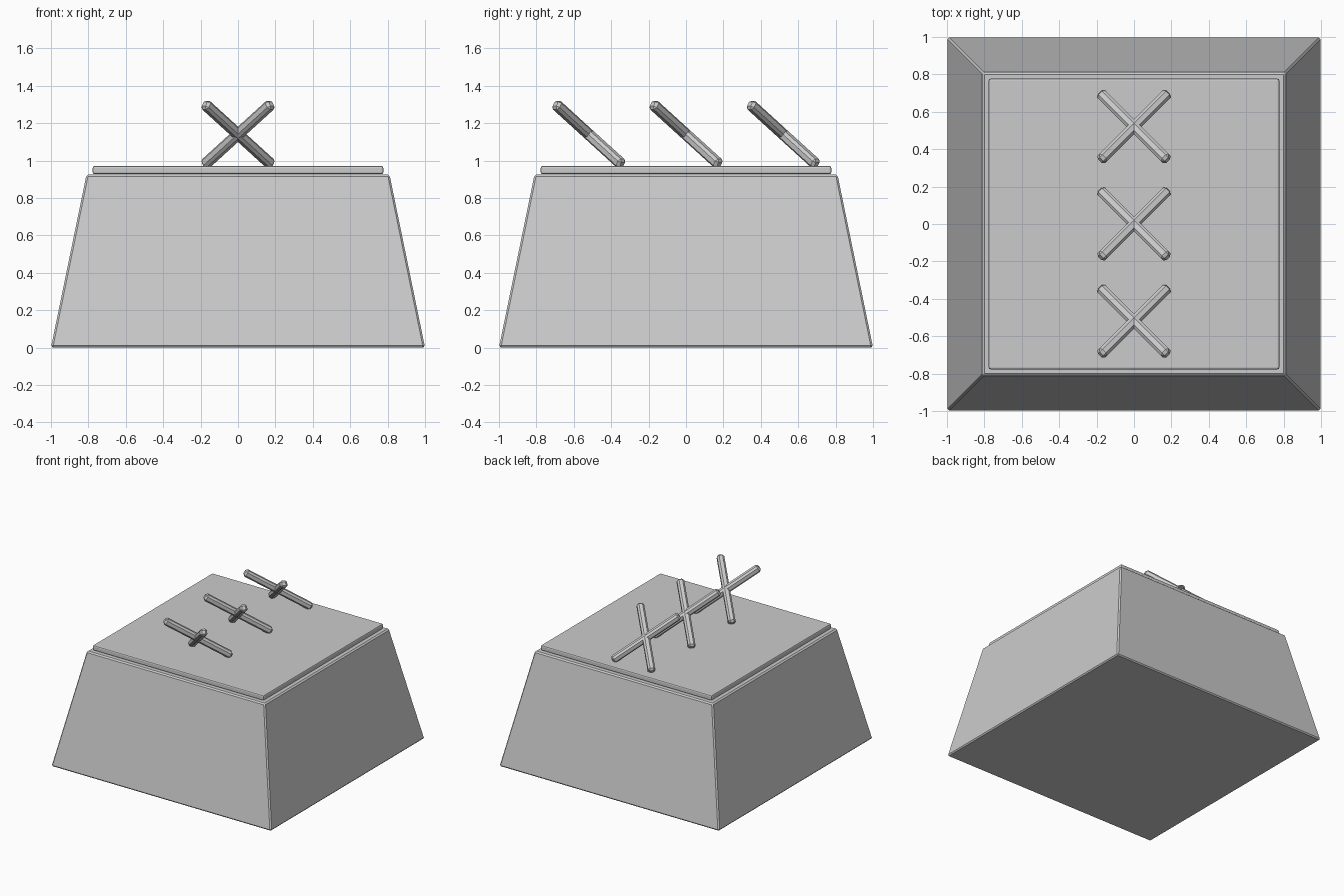
import bpy, bmesh
from mathutils import Vector, Matrix

if "Cube" in bpy.data.objects:
    bpy.data.objects.remove(bpy.data.objects["Cube"])


def block(name, bottom, top, z0, z1, bevel, segments=1):
    """Square block whose half-width runs from bottom to top, with bevelled edges."""
    bm = bmesh.new()
    bmesh.ops.create_cube(bm, size=2)
    for v in bm.verts:
        half, z = (top, z1) if v.co.z > 0 else (bottom, z0)
        v.co = Vector((v.co.x * half, v.co.y * half, z))
    bmesh.ops.bevel(bm, geom=bm.edges[:], offset=bevel, segments=segments,
                    profile=0.5, affect='EDGES')
    mesh = bpy.data.meshes.new(name)
    bm.to_mesh(mesh)
    bm.free()
    obj = bpy.data.objects.new(name, mesh)
    bpy.context.collection.objects.link(obj)
    return obj


# Tapered body and the thin plate on its top
block("tapered_base", 1.0, 0.81, 0.0, 0.925, 0.01)
block("top_plate", 0.777, 0.777, 0.927, 0.97, 0.01, 2)

# Three leaning crosses, each made of two chamfered bars
for i, y in enumerate((-0.52, 0.0, 0.52)):
    for side, sx in (("left", -1), ("right", 1)):
        bar = block(f"cross_{i + 1}_bar_{side}", 0.0275, 0.0275, -0.3, 0.3, 0.014)
        axis = Vector((sx, -1.0, 0.91)).normalized()
        across = Vector((0, 0, 1)).cross(axis).normalized()
        up = axis.cross(across)
        turn = Matrix((across, up, axis)).transposed().to_4x4()
        bar.data.transform(Matrix.Translation((0, y, 1.14)) @ turn)
